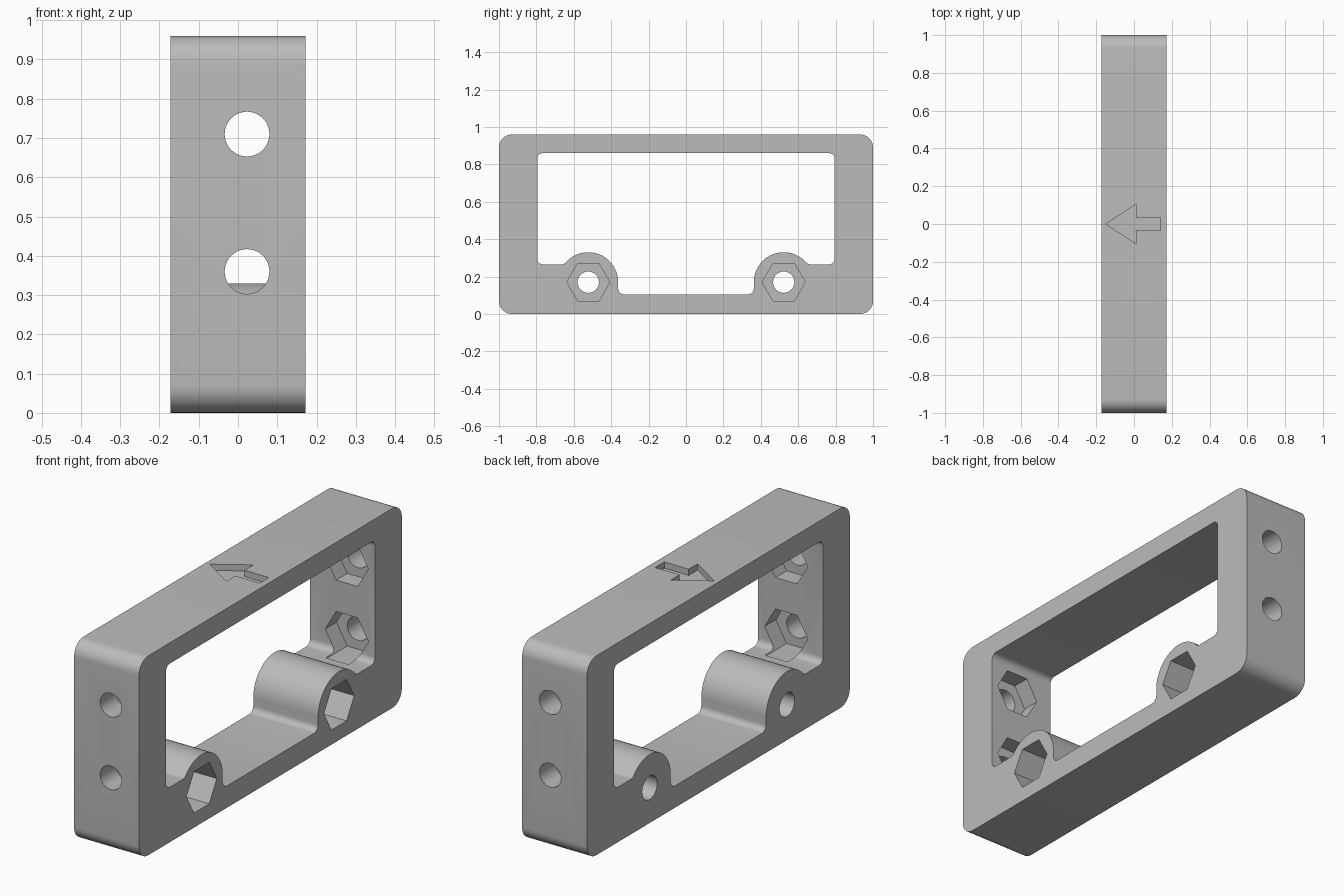
import bpy, bmesh, math
from mathutils import Vector

cube = bpy.data.objects.get("Cube")
if cube:
    bpy.data.objects.remove(cube, do_unlink=True)

grey = bpy.data.materials.new("plain grey")
grey.use_nodes = True
colour = (0.5, 0.5, 0.5, 1)
grey.diffuse_color = colour
grey.node_tree.nodes["Principled BSDF"].inputs["Base Color"].default_value = colour

WIDTH = 0.345
HALF = WIDTH / 2
HEIGHT = 0.96


def arc(cy, cz, r, start, end, steps):
    """Points on an arc, angles in degrees."""
    angles = [math.radians(start + (end - start) * i / steps) for i in range(steps + 1)]
    return [(cy + r * math.cos(a), cz + r * math.sin(a)) for a in angles]


def ngon(c, r, sides):
    return arc(c[0], c[1], r, 0, 360, sides)[:-1]


def prism(name, outline, axis, low, high):
    """Extrude a 2D outline along an axis; the other two axes keep their order."""
    bm = bmesh.new()
    verts = []
    for p in outline:
        co = list(p)
        co.insert(axis, low)
        verts.append(bm.verts.new(co))
    face = bm.faces.new(verts)
    new = bmesh.ops.extrude_face_region(bm, geom=[face])["geom"]
    shift = Vector((0, 0, 0))
    shift[axis] = high - low
    bmesh.ops.translate(bm, vec=shift, verts=[g for g in new if isinstance(g, bmesh.types.BMVert)])
    bmesh.ops.recalc_face_normals(bm, faces=bm.faces)
    mesh = bpy.data.meshes.new(name)
    bm.to_mesh(mesh)
    bm.free()
    mesh.materials.append(grey)
    obj = bpy.data.objects.new(name, mesh)
    bpy.context.collection.objects.link(obj)
    return obj


def carve(body, outline, axis, low, high):
    """Cut a prism out of the body and discard the cutter."""
    cutter = prism("cutter", outline, axis, low, high)
    cutter.hide_render = True
    mod = body.modifiers.new("cut", "BOOLEAN")
    mod.operation = "DIFFERENCE"
    mod.solver = "EXACT"
    mod.object = cutter
    bpy.context.view_layer.objects.active = body
    bpy.ops.object.modifier_apply(modifier=mod.name)
    bpy.data.objects.remove(cutter, do_unlink=True)


def mirrored(half):
    return half + [(-y, z) for y, z in reversed(half)]


# Outer block with rounded ends
R = 0.07
outer = arc(1 - R, R, R, -90, 0, 10) + arc(1 - R, HEIGHT - R, R, 0, 90, 10)
frame = prism("mounting_frame", mirrored(outer), 0, -HALF, HALF)

# Window: low middle floor, rounded screw bosses, raised ledges
boss_y, boss_z, boss_r = 0.5225, 0.17, 0.16
floor_z, ledge_z, side_y, top_z, f = 0.105, 0.265, 0.795, 0.86, 0.03
rise = ledge_z + f - boss_z
run = math.sqrt((boss_r + f) ** 2 - rise ** 2)
meet = math.degrees(math.atan2(rise, run))
window = arc(boss_y - boss_r - f, floor_z + f, f, -90, 0, 6)
window += arc(boss_y, boss_z, boss_r, 180, meet, 24)
window += arc(boss_y + run, ledge_z + f, f, 180 + meet, 270, 5)[1:]
window += arc(side_y - f, ledge_z + f, f, -90, 0, 6)
window += arc(side_y - f, top_z - f, f, 0, 90, 6)
carve(frame, mirrored(window), 0, -HALF - 0.1, HALF + 0.1)

# Boss screw holes with deep nut pockets
hole_r, nut_r = 0.057, 0.115
for side in (-1, 1):
    centre = (side * boss_y, boss_z)
    carve(frame, ngon(centre, hole_r, 40), 0, -HALF - 0.1, HALF + 0.1)
    carve(frame, ngon(centre, nut_r, 6), 0, HALF - 0.2, HALF + 0.1)

# End wall screw holes with shallow nut pockets on the inside
for side in (-1, 1):
    for z in (0.36, 0.71):
        centre = (0.023, z)
        for outline, start, end in ((ngon(centre, hole_r, 40), 0.72, 1.1),
                                    (ngon(centre, nut_r, 6), 0.72, side_y + 0.085)):
            low, high = sorted((side * start, side * end))
            carve(frame, outline, 1, low, high)

# Engraved direction arrow on top
half_arrow = [(0.14, 0.035), (0.01, 0.035), (0.01, 0.103)]
arrow = half_arrow + [(-0.15, 0)] + [(x, -y) for x, y in reversed(half_arrow)]
carve(frame, arrow, 2, HEIGHT - 0.03, HEIGHT + 0.1)

# Smooth curved walls, crisp edges
bpy.ops.object.select_all(action="DESELECT")
frame.select_set(True)
bpy.context.view_layer.objects.active = frame
bpy.ops.object.shade_smooth_by_angle(angle=math.radians(30))
